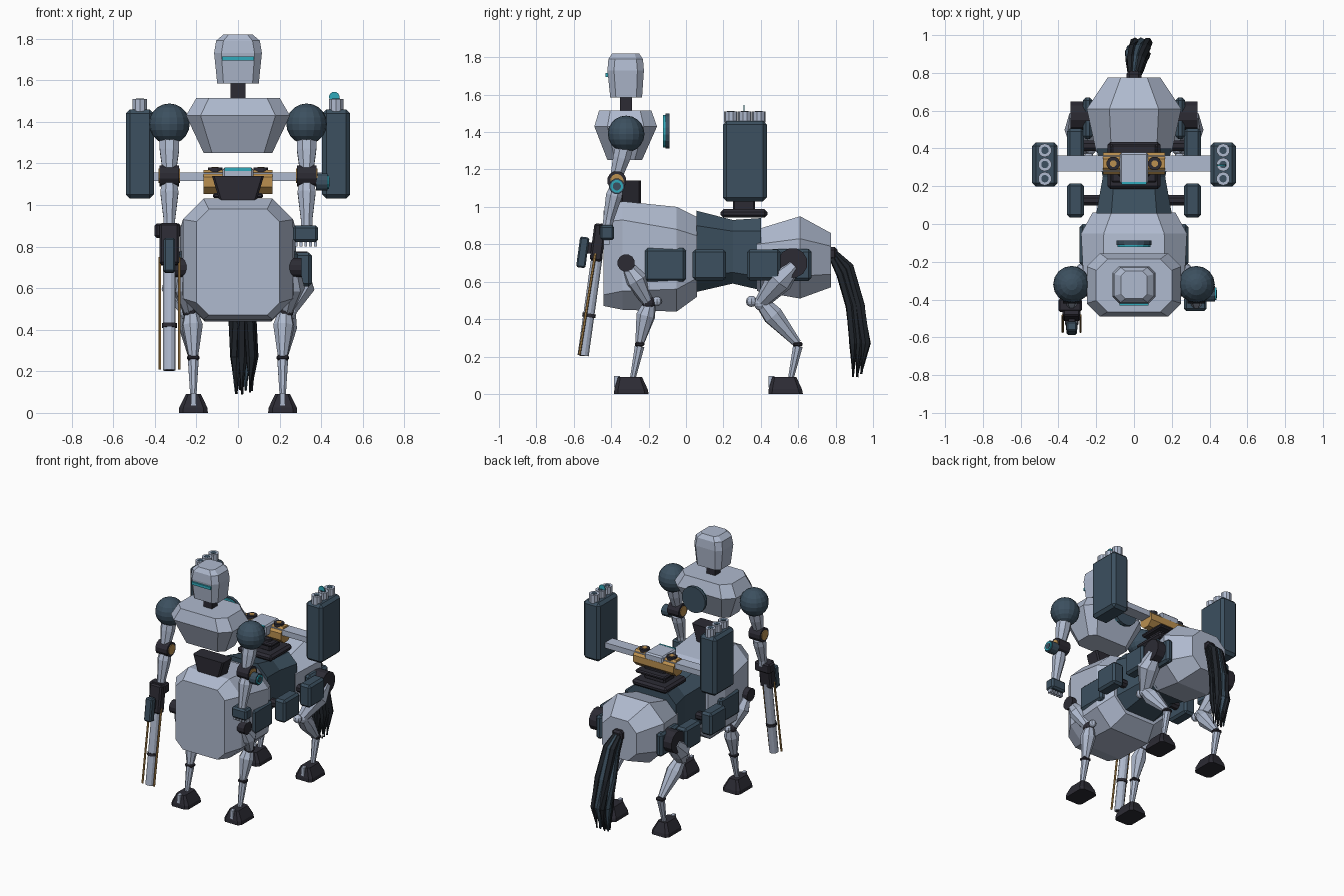
import bpy, bmesh, math, random
from mathutils import Vector, Matrix

cube = bpy.data.objects.get("Cube")
if cube:
    bpy.data.objects.remove(cube)
random.seed(4)


def material(name, rgb):
    m = bpy.data.materials.new(name)
    m.use_nodes = True
    m.diffuse_color = (*rgb, 1)
    m.node_tree.nodes["Principled BSDF"].inputs["Base Color"].default_value = (*rgb, 1)
    return m


PALE = material("pale armour", (.43, .49, .62))
SLATE = material("slate blue", (.045, .08, .115))
BLACK = material("dark joint", (.025, .024, .034))
GOLD = material("ochre", (.5, .28, .08))
TEAL = material("teal glow", (.03, .4, .5))
HAIR = material("tail black", (.014, .018, .024))


def finish(bm, name, mat):
    bmesh.ops.recalc_face_normals(bm, faces=bm.faces)
    me = bpy.data.meshes.new(name)
    bm.to_mesh(me)
    bm.free()
    me.materials.append(mat)
    ob = bpy.data.objects.new(name, me)
    bpy.context.scene.collection.objects.link(ob)
    return ob


def skin(name, mat, rings):
    """Bridge a list of equal-length point loops and cap both ends."""
    bm = bmesh.new()
    loops = [[bm.verts.new(p) for p in r] for r in rings]
    n = len(loops[0])
    for a, b in zip(loops, loops[1:]):
        for i in range(n):
            j = (i + 1) % n
            bm.faces.new((a[i], a[j], b[j], b[i]))
    bm.faces.new(loops[0])
    bm.faces.new(loops[-1])
    return finish(bm, name, mat)


def loft(name, mat, axis, rings, x=0):
    """Chamfered rectangles (position, half width, low, high, chamfer) along y or z."""
    out = []
    for t, w, lo, hi, c in rings:
        flat = [(-w + c, lo), (w - c, lo), (w, lo + c), (w, hi - c),
                (w - c, hi), (-w + c, hi), (-w, hi - c), (-w, lo + c)]
        out.append([(x + u, t, v) if axis == "y" else (x + u, v, t) for u, v in flat])
    return skin(name, mat, out)


def tube(name, mat, path, sides=8):
    """Faceted limb through (point, radius) pairs."""
    pts = [Vector(p) for p, r in path]
    rings = []
    for i, (p, r) in enumerate(path):
        d = pts[min(i + 1, len(pts) - 1)] - pts[max(i - 1, 0)]
        q = d.to_track_quat("Z", "Y")
        rings.append([pts[i] + q @ Vector((r * math.cos(a), r * math.sin(a), 0))
                      for a in (math.tau * (k + .5) / sides for k in range(sides))])
    return skin(name, mat, rings)


def rod(name, mat, a, b, r, sides=12):
    return tube(name, mat, [(a, r), (b, r)], sides)


def box(name, mat, centre, size, bevel=0, tilt=0):
    bm = bmesh.new()
    bmesh.ops.create_cube(bm, size=1)
    bmesh.ops.scale(bm, vec=size, verts=bm.verts)
    if bevel:
        bmesh.ops.bevel(bm, geom=bm.edges[:], offset=bevel, segments=1, affect="EDGES")
    bmesh.ops.transform(bm, verts=bm.verts,
                        matrix=Matrix.Translation(centre) @ Matrix.Rotation(tilt, 4, "X"))
    return finish(bm, name, mat)


def ball(name, mat, centre, r, seg=12):
    bm = bmesh.new()
    bmesh.ops.create_uvsphere(bm, u_segments=seg, v_segments=seg // 2 + 2, radius=r)
    bmesh.ops.translate(bm, vec=centre, verts=bm.verts)
    return finish(bm, name, mat)


# Quadruped body
loft("chest_barrel", PALE, "y", [(-.44, .2, .47, .98, .06), (-.34, .265, .45, 1.03, .1),
     (-.05, .28, .44, 1.0, .12), (.06, .22, .52, .945, .1)])
loft("flexible_waist", SLATE, "y", [(.055, .2, .545, .98, .08), (.25, .165, .59, .93, .06),
     (.4, .2, .555, .94, .07)])
loft("rump", PALE, "y", [(.38, .2, .55, .88, .08), (.61, .25, .51, .95, .12),
     (.775, .14, .57, .86, .07)])

# Upper torso, neck and head
loft("torso_pedestal", BLACK, "z", [(.99, .08, -.35, -.24, .01), (1.14, .125, -.35, -.24, .01)])
loft("torso", PALE, "z", [(1.25, .165, -.42, -.235, .04), (1.43, .25, -.49, -.155, .07),
     (1.515, .2, -.465, -.185, .06)])
box("neck", BLACK, (0, -.32, 1.55), (.07, .065, .1))
loft("head", PALE, "z", [(1.585, .1, -.405, -.235, .03), (1.73, .115, -.42, -.225, .035),
     (1.79, .105, -.415, -.23, .035), (1.82, .07, -.395, -.25, .025)])
box("visor", TEAL, (0, -.424, 1.705), (.155, .014, .02))
rod("back_disc", SLATE, (0, -.11, 1.405), (0, -.087, 1.405), .095, 16)
rod("back_disc_glow", TEAL, (0, -.122, 1.405), (0, -.11, 1.405), .088, 16)

for s, side in ((1, "left"), (-1, "right")):
    # Arms
    X = s * .33
    ball(side + "_shoulder", SLATE, (X, -.32, 1.39), .098, 16)
    tube(side + "_upper_arm", PALE, [((X, -.325, 1.34), .052), ((X, -.345, 1.26), .05),
                                     ((X, -.37, 1.17), .036)])
    rod(side + "_elbow", BLACK, (X - .047, -.37, 1.14), (X + .047, -.37, 1.14), .052)
    rod(side + "_elbow_cap", GOLD, (X - .052, -.37, 1.14), (X + .052, -.37, 1.14), .036)
    tube(side + "_forearm", PALE, [((X, -.372, 1.1), .04), ((X, -.385, 1.06), .047),
                                   ((X, -.415, .93), .03), ((X, -.42, .89), .03)])

    # Side pouches
    box(side + "_chest_plate", SLATE, (s * .265, -.11, .69), (.045, .22, .18), .015)
    box(side + "_front_pouch", SLATE, (s * .31, .125, .69), (.09, .18, .165), .015)
    box(side + "_rear_pouch", SLATE, (s * .31, .415, .69), (.09, .18, .165), .015)
    box(side + "_rump_plate", SLATE, (s * .245, .56, .69), (.05, .22, .17), .015)
    for y in (.125, .415):
        rod(side + "_pouch_bracket", BLACK, (s * .15, y, .69), (s * .28, y, .69), .03, 8)

    # Front leg
    F = s * .215
    rod(side + "_front_hip", BLACK, (s * .22, -.32, .7), (s * .305, -.32, .7), .047)
    tube(side + "_front_thigh", PALE, [((s * .27, -.315, .69), .03), ((s * .265, -.265, .61), .058),
                                       ((s * .235, -.205, .49), .03)])
    ball(side + "_front_knee", BLACK, (s * .23, -.2, .487), .037)
    ball(side + "_front_knee_knob", PALE, (s * .23, -.155, .495), .026, 8)
    tube(side + "_front_shin", PALE, [((s * .225, -.195, .48), .034), ((s * .22, -.215, .42), .052),
                                      ((F, -.248, .27), .024)])
    # Hind leg
    rod(side + "_hind_hip", BLACK, (s * .2, .57, .7), (s * .335, .57, .7), .08)
    tube(side + "_hind_thigh", PALE, [((s * .3, .575, .69), .045), ((s * .295, .5, .61), .075),
                                      ((s * .245, .405, .49), .038)])
    ball(side + "_hind_knee", PALE, (s * .24, .405, .485), .042)
    ball(side + "_hind_knee_knob", PALE, (s * .24, .35, .495), .03, 8)
    tube(side + "_hind_shin", PALE, [((s * .24, .41, .485), .04), ((s * .23, .465, .42), .056),
                                     ((F, .595, .27), .024)])
    # Ankles and hooves
    for end, ya, yf, y0 in (("front", -.248, -.285, -.385), ("hind", .598, .56, .44)):
        name = side + "_" + end
        box(name + "_ankle", BLACK, (F, ya, .265), (.06, .05, .025), .008)
        tube(name + "_shank", PALE, [((F, ya, .255), .028), ((F, yf, .08), .016)])
        loft(name + "_hoof", BLACK, "z", [(0, .07, y0, y0 + .185, .02),
             (.025, .068, y0 + .002, y0 + .18, .02), (.09, .036, y0 + .022, y0 + .15, .012)], F)
        box(name + "_hoof_toe", PALE, (F, y0 + .016, .065), (.024, .032, .06))

    # Launcher pods with tubes
    P = s * .472
    box(side + "_pod", SLATE, (P, .315, 1.245), (.135, .235, .43), .02)
    for y in (.24, .315, .39):
        rod(side + "_pod_tube", PALE, (P, y, 1.45), (P, y, 1.51), .036, 10)
        rod(side + "_tube_mouth", SLATE, (P, y, 1.508), (P, y, 1.512), .02, 10)
    rod(side + "_mount_bolt", BLACK, (s * .11, .32, 1.14), (s * .11, .32, 1.18), .036)
    rod(side + "_mount_bolt_cap", GOLD, (s * .11, .32, 1.18), (s * .11, .32, 1.183), .018)
rod("pod_beacon", TEAL, (.463, .308, 1.52), (.463, .314, 1.52), .025)

# Launcher mount
box("mount_base", BLACK, (0, .31, .965), (.28, .25, .045), .015)
box("mount_neck", BLACK, (0, .31, 1.03), (.17, .12, .1), .01)
box("mount_plate", BLACK, (0, .32, 1.045), (.24, .2, .025), .008)
box("cross_beam", PALE, (0, .32, 1.135), (.83, .085, .04))
rod("mount_drum", GOLD, (-.165, .32, 1.11), (.165, .32, 1.11), .063, 8)
box("mount_housing", PALE, (0, .295, 1.14), (.15, .165, .08), .01)
box("mount_sensor", TEAL, (0, .216, 1.172), (.13, .012, .018))

# Left wrist device and hand
rod("wrist_disc", SLATE, (.375, -.37, 1.11), (.43, -.37, 1.11), .042)
rod("wrist_disc_glow", TEAL, (.43, -.37, 1.11), (.438, -.37, 1.11), .034)
rod("wrist_disc_centre", SLATE, (.438, -.37, 1.11), (.44, -.37, 1.11), .022)
box("left_hand", SLATE, (.325, -.422, .862), (.12, .076, .08), .012)
for i in range(5):
    box("left_finger", PALE, (.28 + .023 * i, -.425, .812), (.014, .03, .024))

# Right hand weapon
LEAN = -.135
box("right_hand", BLACK, (-.338, -.43, .877), (.125, .07, .07), .01)
box("weapon_body", BLACK, (-.33, -.47, .81), (.095, .065, .2), .01, LEAN)
box("weapon_magazine", SLATE, (-.33, -.552, .757), (.055, .05, .165), .008, LEAN)
box("weapon_magazine_link", BLACK, (-.33, -.51, .78), (.035, .06, .06), 0, LEAN)
rod("weapon_barrel", PALE, (-.33, -.475, .74), (-.33, -.55, .205), .031)
rod("weapon_muzzle", BLACK, (-.33, -.55, .207), (-.33, -.5502, .203), .02)
rod("weapon_band", BLACK, (-.33, -.517, .43), (-.33, -.52, .41), .037)
for x in (-.377, -.283):
    rod("weapon_rail", GOLD, (x, -.485, .75), (x, -.57, .21), .007, 6)

# Tail strands fanning out along a drooping curve
box("tail_root", BLACK, (0, .785, .75), (.08, .05, .07), .015)
for i in range(9):
    u, v = (i % 3 - 1), (i // 3 - 1)
    j = random.uniform(-.012, .012)
    tube("tail_strand", SLATE if i % 4 == 3 else HAIR,
         [((u * .015, .785 + v * .012, .75), .018),
          ((.01 + u * .025, .85 + v * .02, .66 + v * .02), .026),
          ((.02 + u * .035 + j, .905 + v * .025, .47), .027),
          ((.03 + u * .036 + j, .93 + v * .032, .27), .026),
          ((.03 + u * .03 + j, .915 + v * .022, .1 + j), .006)], 6)
